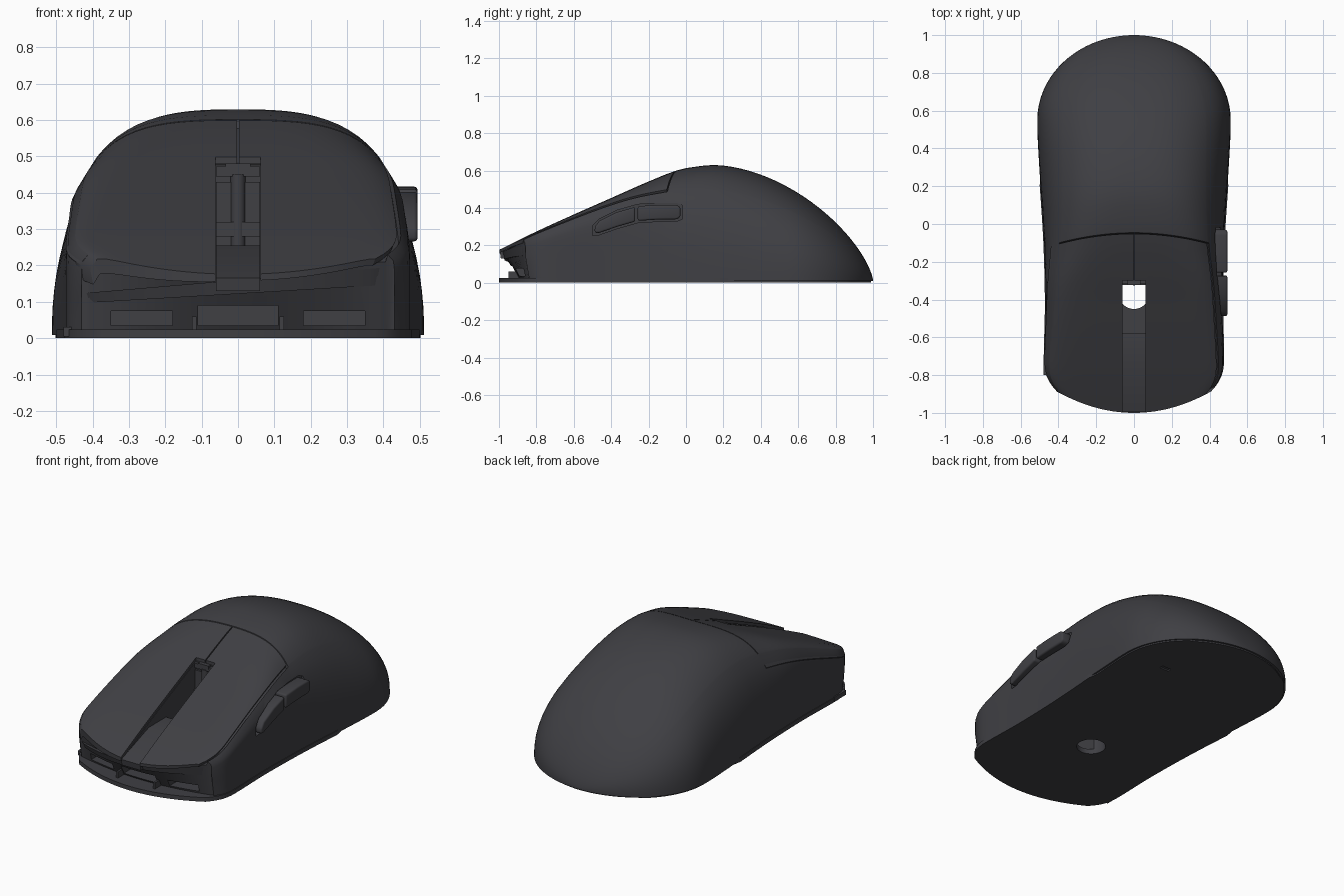
import bpy, bmesh, math

if "Cube" in bpy.data.objects:
    bpy.data.objects.remove(bpy.data.objects["Cube"], do_unlink=True)

mat = bpy.data.materials.new("charcoal plastic")
mat.use_nodes = True
mat.diffuse_color = (0.05, 0.05, 0.057, 1)
mat.node_tree.nodes["Principled BSDF"].inputs["Base Color"].default_value = mat.diffuse_color


def curve(keys, s):
    """Smooth interpolation through (position, value) keys."""
    s = min(max(s, keys[0][0]), keys[-1][0])
    i = max(k for k in range(len(keys) - 1) if keys[k][0] <= s)

    def slope(k):
        a, b = keys[max(k - 1, 0)], keys[min(k + 1, len(keys) - 1)]
        return (b[1] - a[1]) / (b[0] - a[0])
    (x0, v0), (x1, v1) = keys[i], keys[i + 1]
    d = x1 - x0
    t = (s - x0) / d
    return ((1 + 2 * t) * (1 - t) ** 2 * v0 + t * (1 - t) ** 2 * d * slope(i)
            + t * t * (3 - 2 * t) * v1 + t * t * (t - 1) * d * slope(i + 1))


# Form of the shell: half width, height, squareness and bowing along its length
WIDTH = [(-1, .405), (-.975, .435), (-.93, .46), (-.85, .473), (-.4, .468), (0, .477),
         (.3, .5), (.45, .51), (.55, .512), (.65, .512)]
HEIGHT = [(-1, .167), (-.8, .267), (-.6, .36), (-.4, .45), (-.2, .54),
          (-.05, .6), (.05, .622), (.15, .63), (.22, .63)]
SQUARE = [(-1, 16), (-.8, 12), (-.4, 8), (-.1, 4.2), (.15, 2.95), (.5, 2.45), (1, 2.25)]
BOW = [(-1, .12), (-.5, .01), (-.05, -.06), (.4, 0)]


def width(s):
    return curve(WIDTH, s) if s < .55 else .512 * math.sqrt(1 - ((s - .55) / .45) ** 2)


def height(y):
    return curve(HEIGHT, y) if y < .15 else .63 * (1 - ((y - .15) / .85) ** 1.75) ** .7


def bowed(s, x):
    return s + curve(BOW, s) * (x / .42) ** 2


def undercut(s, x):
    """How far the foot of the shell steps back at the front."""
    return .1 * min(max((-s - .75) / .25, 0), 1) * (1 - (x / .5) ** 2)


def half_arc(s, walls, tops, drop=0):
    """One side of a cross-section, from the base up to the middle."""
    w, n = width(s), curve(SQUARE, s)
    c = 2 ** (-1 / n)
    fr = [((1 - (c * k) ** n) ** (1 / n), c * k, 0) for k in walls]
    fr += [(c * k, (1 - (c * k) ** n) ** (1 / n), drop if k < 1 else 0) for k in tops]
    pts = []
    for fx, fz, d in fr:
        x = w * fx
        y = bowed(s, x)
        z = .012 + height(y) * fz * .98 - d
        pts.append((x, y + undercut(s, x) * max(0, 1 - z / .14), z))
    return pts


def joined(right, left):
    return right + [(-x, y, z) for x, y, z in reversed(left[:-1])]


def finish(bm, name):
    bmesh.ops.recalc_face_normals(bm, faces=bm.faces)
    me = bpy.data.meshes.new(name)
    bm.to_mesh(me)
    bm.free()
    me.materials.append(mat)
    ob = bpy.data.objects.new(name, me)
    bpy.context.collection.objects.link(ob)
    return ob


def loft(name, sections):
    """Closed solid through sections, each an upper and a lower row of points."""
    bm = bmesh.new()
    up = [[bm.verts.new(p) for p in a] for a, b in sections]
    lo = [[bm.verts.new(p) for p in b] for a, b in sections]
    m = len(up[0])
    for i in range(len(up) - 1):
        for g in (up, lo):
            for j in range(m - 1):
                bm.faces.new((g[i][j], g[i][j + 1], g[i + 1][j + 1], g[i + 1][j]))
        for j in (0, m - 1):
            bm.faces.new((up[i][j], up[i + 1][j], lo[i + 1][j], lo[i][j]))
    for i in (0, -1):
        for j in range(m - 1):
            bm.faces.new((up[i][j], up[i][j + 1], lo[i][j + 1], lo[i][j]))
    return finish(bm, name)


def prism(name, outline, x0, x1):
    """Outline in (y, z) extruded across x."""
    bm = bmesh.new()
    rows = [[bm.verts.new((x, y, z)) for y, z in outline] for x in (x0, x1)]
    n = len(outline)
    for r in rows:
        bm.faces.new(r)
    for k in range(n):
        bm.faces.new((rows[0][k], rows[0][(k + 1) % n], rows[1][(k + 1) % n], rows[1][k]))
    return finish(bm, name)


def box(name, x0, x1, y0, y1, z0, z1):
    return prism(name, [(y0, z0), (y1, z0), (y1, z1), (y0, z1)], x0, x1)


def cylinder(name, r, x, y, z0, z1):
    bm = bmesh.new()
    bmesh.ops.create_cone(bm, cap_ends=True, segments=32, radius1=r, radius2=r, depth=z1 - z0)
    bmesh.ops.translate(bm, verts=bm.verts, vec=(x, y, (z0 + z1) / 2))
    return finish(bm, name)


def apply(ob, mod):
    bpy.context.view_layer.objects.active = ob
    bpy.ops.object.modifier_apply(modifier=mod.name)


def cut(ob, *cutters):
    for c in cutters:
        mod = ob.modifiers.new("cut", 'BOOLEAN')
        mod.operation, mod.solver, mod.object = 'DIFFERENCE', 'EXACT', c
        apply(ob, mod)
        bpy.data.objects.remove(c, do_unlink=True)


def bevel(ob, size):
    mod = ob.modifiers.new("bevel", 'BEVEL')
    mod.width, mod.segments = size, 3
    apply(ob, mod)


def strip(path, grow=0):
    """Outline around a path of (y, z, half height)."""
    return ([(y, z + r + grow) for y, z, r in path]
            + [(y, z - r - grow) for y, z, r in reversed(path)])


# Shell, recessed where the button plates sit
front_s = [-.98, -.96, -.93, -.9, -.85] + [-.8 + .05 * k for k in range(15)] + [-.052]
rear_s = [-.046, 0] + [.9995 * math.sin(math.pi / 2 * k / 32) for k in range(2, 33)]
walls = [k / 10 for k in range(10)]
tops = [k / 14 for k in range(13, -1, -1)]
sections = []
for s in front_s + rear_s:
    half = half_arc(s, walls, [1, .985] + tops, .022 if s < -.05 else 0)
    arc = joined(half, half)
    sections.append((arc, [(x, bowed(s, x) + undercut(s, x), .008) for x, y, z in arc]))
body = loft("shell", sections)

# Main button plates, the one on the right reaching further down the side
sections = []
for s in [-1] + front_s:
    edge, *rest = half_arc(s, [.85], [1, .975] + tops)
    side = [(edge[0] * 1.006, edge[1], edge[2])] + rest
    arc = joined(rest[1:], side)
    lip = min(max((-s - .93) / .04, 0), 1)
    sections.append((arc, [(x * .98, y, z - .018 - lip * max(0, -.06 * x)) for x, y, z in arc]))
plates = loft("button_plates", sections)
cut(plates, box("slot", -.062, .062, -1.1, -.3, 0, 1), box("seam", -.003, .003, -.35, .1, .2, 1))

# Base plate following the shell's footprint
sections = []
for s in [-1] + front_s + rear_s:
    w = width(s) + (.004 if s < .25 else -.01)
    row = [(w * k / 12, bowed(s, w * k / 12) - (.01 if s > .9 else 0)) for k in range(-12, 13)]
    sections.append(([(x, y, .024) for x, y in row], [(x, y, 0) for x, y in row]))
base = loft("base_plate", sections)
cut(base, cylinder("hole", .08, 0, -.37, -.1, .1), box("notch", .21, .27, .545, .57, -.1, .015))

# Side buttons and their pocket
front_path = [(-.488, .282, .015), (-.465, .298, .032), (-.37, .338, .039), (-.272, .366, .039)]
rear_path = [(-.258, .37, .039), (-.15, .377, .039), (-.05, .378, .039), (-.03, .377, .026)]
pocket_path = [(-.5, .278, .015)] + front_path[1:] + rear_path[:3] + [(-.018, .377, .026)]
pocket = prism("pocket", strip(pocket_path, .01), .425, .6)
for name, path in (("front_side_button", front_path), ("rear_side_button", rear_path)):
    bevel(prism(name, strip(path), .41, .494), .01)

# Openings in the shell
cut(body, pocket,
    box("slot", -.062, .062, -.6, -.3, .03, 1),
    box("groove", -.062, .062, -1.1, -.59, .14, 1),
    cylinder("hole", .08, 0, -.37, -.1, .1),
    box("left_vent", .18, .35, -1.1, -.74, .035, .075),
    box("right_vent", -.35, -.18, -1.1, -.74, .035, .075),
    box("middle_vent", -.11, .11, -1.1, -.78, .035, .09))

# Scroll channel: front ramp, ledge, rear bracket and inner rib
prism("channel_floor", [(-.99, .13), (-.995, .165), (-.74, .255), (-.58, .255),
                        (-.58, .03), (-.7, .03), (-.7, .13)], -.061, .061)
box("slot_bracket", -.061, .061, -.312, -.298, .03, .43)
box("slot_bracket_bar", -.061, .061, -.318, -.298, .445, .472)
box("slot_bracket_tab", -.035, .035, -.322, -.298, .46, .48)
cylinder("slot_rib", .02, 0, -.305, .03, .45)
box("slot_crossbar", -.061, .061, -.322, -.3, .28, .32)

# Front lip beneath the plates
sections = []
for k in range(-16, 17):
    x = .44 * k / 16
    y = -.982 + .12 * (x / .42) ** 2 + .6 * max(0, abs(x) - .4)
    lo, hi = .122 + .06 * x, .16 + .085 * x
    sections.append(([(x, y, hi), (x, y + .07, hi)], [(x, y + .012, lo), (x, y + .07, lo)]))
loft("front_lip", sections)

# Front ribs on the base and the small side nub
for x in (-.12, .12):
    box("front_rib", x - .006, x + .006, -.95, -.85, .02, .06)
box("side_nub", -.48, -.45, -.8, -.69, .004, .03)

# Smooth shading with crisp edges
bpy.ops.object.select_all(action='DESELECT')
for ob in bpy.context.collection.objects:
    if ob.type == 'MESH':
        ob.select_set(True)
        bpy.context.view_layer.objects.active = ob
bpy.ops.object.shade_smooth_by_angle(angle=math.radians(30))
